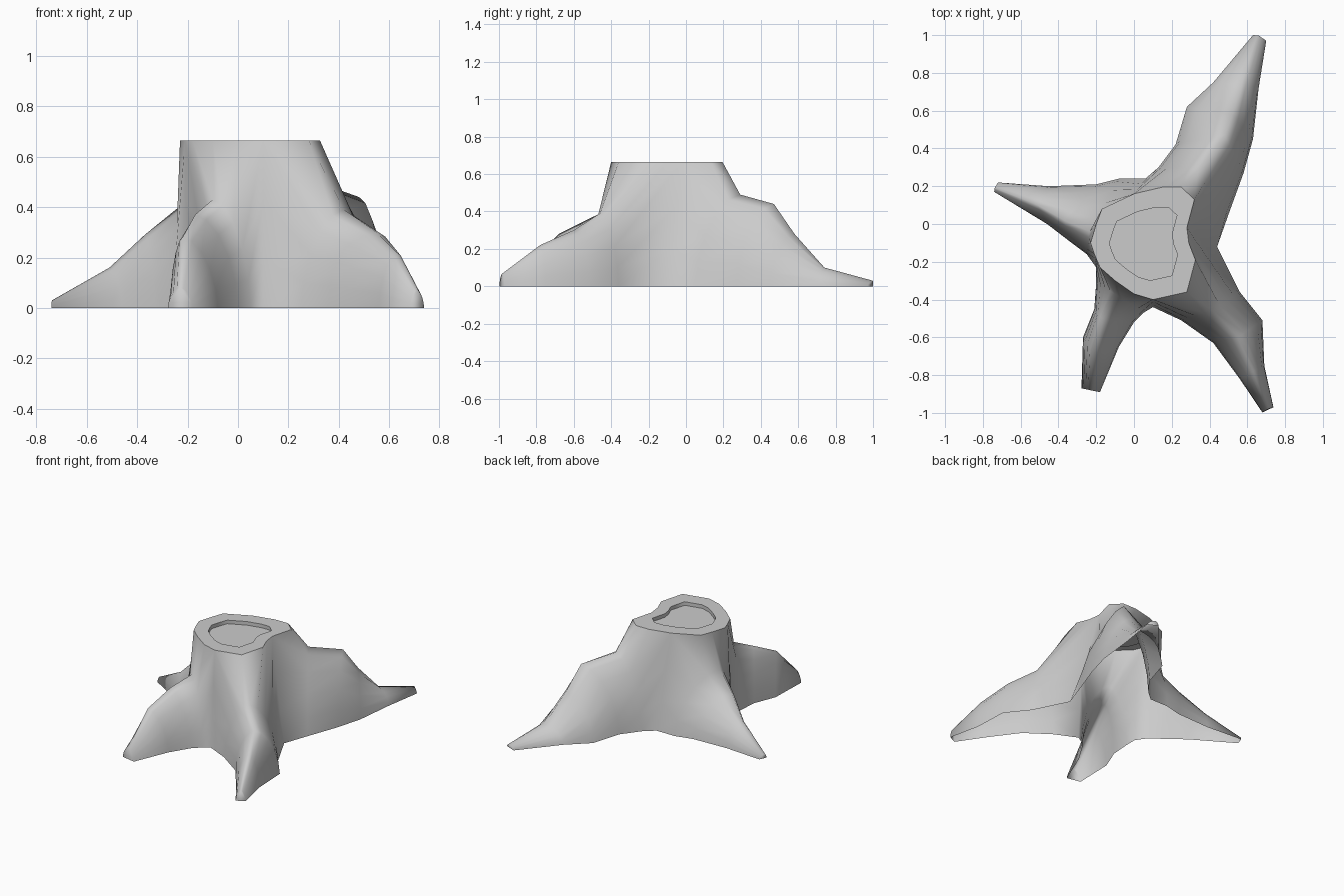
import bpy, bmesh, math
from mathutils import Vector

if "Cube" in bpy.data.objects:
    bpy.data.objects.remove(bpy.data.objects["Cube"])

TOP = 0.665

# Valleys between roots: ground point -> rim point (clockwise from back left)
valleys = [((.06, .24), (0, .16)), ((.44, -.12), (.28, -.02)),
           ((.10, -.44), (.10, -.40)), ((-.20, -.23), (-.21, -.16))]
# Rim points between neighbouring valleys
rims = [[(.15, .195), (.25, .195), (.32, .13)],
        [(.29, -.10), (.325, -.19), (.28, -.36)],
        [(0, -.37), (-.10, -.30), (-.18, -.23)],
        [(-.23, -.10), (-.20, 0), (-.17, .08)]]
# Each root, tip to trunk: (left ground), (ridge x, y, z), (right ground)
back_root = [((.63, 1.0), (.66, .998, .03), (.70, .97)),
             ((.42, .75), (.57, .74, .10), (.66, .72)),
             ((.28, .62), (.52, .58, .28), (.63, .45)),
             ((.22, .42), (.48, .47, .44), (.58, .27)),
             ((.13, .30), (.34, .29, .49), (.50, .05))]
right_root = [((.738, -.97), (.71, -.98, .07), (.68, -.998)),
              ((.69, -.75), (.63, -.78, .22), (.56, -.82)),
              ((.68, -.51), (.55, -.60, .30), (.42, -.63)),
              ((.56, -.36), (.42, -.46, .39), (.25, -.51))]
front_root = [((-.18, -.89), (-.23, -.88, .08), (-.278, -.87)),
              ((-.08, -.65), (-.22, -.68, .28), (-.27, -.60)),
              ((0, -.52), (-.17, -.50, .37), (-.21, -.45)),
              ((.05, -.47), (-.10, -.37, .43), (-.20, -.31))]
left_root = [((-.74, .17), (-.738, .19, .03), (-.72, .22)),
             ((-.46, 0), (-.51, .10, .16), (-.45, .20)),
             ((-.33, -.10), (-.37, .02, .29), (-.20, .21)),
             ((-.25, -.16), (-.235, -.04, .40), (-.08, .24))]

bm = bmesh.new()


def arch(left, ridge, right, n=11):
    """Rounded cross-section of a root, from ground over the ridge to ground."""
    pts = []
    for i in range(n):
        a = math.pi / 2 * (2 * i / (n - 1) - 1)
        side = left if a < 0 else right
        w = abs(math.sin(a)) ** 1.15
        xy = Vector(ridge[:2]).lerp(Vector(side), w)
        pts.append(bm.verts.new((xy.x, xy.y, ridge[2] * max(0, math.cos(a)) ** 1.15)))
    return pts


# Shared valley columns from ground to rim
columns = []
for ground, rim in valleys:
    col = []
    for z, t in ((0, 0), (.2, .35), (.43, .7), (TOP, 1)):
        p = Vector(ground).lerp(Vector(rim), t)
        col.append(bm.verts.new((p.x, p.y, z)))
    columns.append(col)

# Root patches: arches lofted into the trunk
outer = []
for i, root in enumerate((back_root, right_root, front_root, left_root)):
    a, b = columns[i], columns[(i + 1) % 4]
    mid = [bm.verts.new((x, y, TOP)) for x, y in rims[i]]
    outer += [a[3]] + mid
    rows = [arch(*s) for s in root] + [a + mid + b[::-1]]
    bm.faces.new(rows[0])
    for r, s in zip(rows, rows[1:]):
        for k in range(len(r) - 1):
            bm.faces.new((r[k], r[k + 1], s[k + 1], s[k]))

# Cut top: flat rim around a shallow recess
centre = Vector((.055, -.11, 0))


def inner_ring(z):
    ring = []
    for v in outer:
        p = centre + (v.co - centre) * .65
        ring.append(bm.verts.new((p.x, p.y, z)))
    return ring


rings = [outer, inner_ring(TOP), inner_ring(TOP - .025)]
for r, s in zip(rings, rings[1:]):
    for k in range(len(r)):
        j = (k + 1) % len(r)
        bm.faces.new((r[k], r[j], s[j], s[k]))
bm.faces.new(rings[-1])
bmesh.ops.recalc_face_normals(bm, faces=bm.faces)

# Make sure the cut top faces up
bm.normal_update()
if max(bm.faces, key=lambda f: f.calc_center_median().z).normal.z < 0:
    bmesh.ops.reverse_faces(bm, faces=bm.faces)

# Smooth bark, sharp edges around the cut
for f in bm.faces:
    f.smooth = True
for ring in rings:
    for k in range(len(ring)):
        bm.edges.get((ring[k - 1], ring[k])).smooth = False

mesh = bpy.data.meshes.new("tree_stump")
bm.to_mesh(mesh)
bm.free()
stump = bpy.data.objects.new("tree_stump", mesh)
bpy.context.collection.objects.link(stump)
